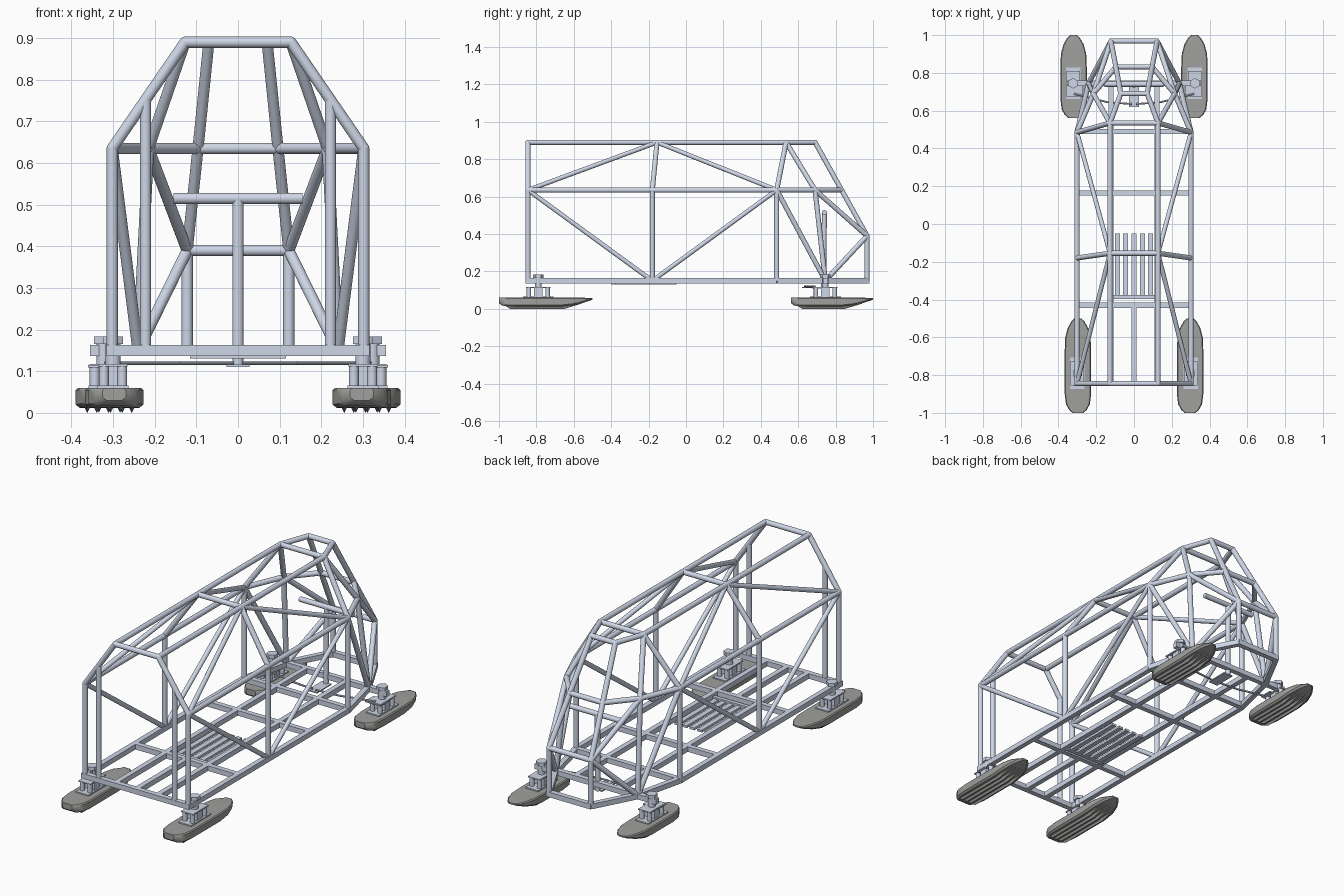
import bpy, bmesh, math
from mathutils import Vector, Matrix

if "Cube" in bpy.data.objects:
    bpy.data.objects.remove(bpy.data.objects["Cube"])

def material(name, c):
    m = bpy.data.materials.new(name)
    m.diffuse_color = (*c, 1)
    m.use_nodes = True
    m.node_tree.nodes["Principled BSDF"].inputs["Base Color"].default_value = m.diffuse_color
    return m

STEEL = material("steel", (0.62, 0.68, 0.80))
RUBBER = material("skid_grey", (0.35, 0.35, 0.34))
R = 0.0135

def finish(name, bm, mat):
    bmesh.ops.recalc_face_normals(bm, faces=bm.faces)
    me = bpy.data.meshes.new(name)
    bm.to_mesh(me)
    bm.free()
    ob = bpy.data.objects.new(name, me)
    bpy.context.collection.objects.link(ob)
    me.materials.append(mat)
    bpy.ops.object.select_all(action='DESELECT')
    ob.select_set(True)
    bpy.context.view_layer.objects.active = ob
    bpy.ops.object.shade_smooth_by_angle(angle=math.radians(35))
    return ob

def rod(bm, a, b, r=R, n=16):
    a, b = Vector(a), Vector(b)
    d = b - a
    mat = Matrix.Translation((a + b) / 2) @ d.to_track_quat('Z', 'Y').to_matrix().to_4x4()
    bmesh.ops.create_cone(bm, cap_ends=True, segments=n, radius1=r, radius2=r, depth=d.length, matrix=mat)

def flip(p):
    return (-p[0], p[1], p[2])

def tubes(name, paths, mirror=True, r=R):
    bm = bmesh.new()
    for path in paths:
        for s in ((path, [flip(p) for p in path]) if mirror else (path,)):
            for a, b in zip(s, s[1:]):
                rod(bm, a, b, r)
            for p in s[1:-1]:   # rounded elbows
                bmesh.ops.create_uvsphere(bm, u_segments=12, v_segments=8, radius=r,
                                          matrix=Matrix.Translation(p))
    return finish(name, bm, STEEL)

def box(bm, c, s, ang=0):
    bmesh.ops.create_cube(bm, size=1, matrix=Matrix.Translation(c) @ Matrix.Rotation(ang, 4, 'Z')
                          @ Matrix.Diagonal((*s, 1)))

def beam(bm, a, b, w=0.027, h=0.027, z=0.15):
    a, b = Vector(a), Vector(b)
    d = b - a
    box(bm, (*((a + b) / 2), z), (d.length, w, h), math.atan2(d.y, d.x))

# Key nodes on the right-hand side
FZ, MZ, TZ = 0.15, 0.635, 0.89
rear_f, rear_m, rear_t = (.302, -.845, FZ), (.302, -.845, MZ), (.127, -.845, TZ)
mid_f, mid_m, mid_t = (.302, -.18, FZ), (.302, -.18, MZ), (.127, -.155, TZ)
door_f, door_m, door_t = (.302, .485, FZ), (.302, .485, MZ), (.127, .535, TZ)
axle_f, axle_m = (.24, .745, FZ), (.215, .69, MZ)
nose_f, nose_m, brow_m, brow_t = (.122, .968, FZ), (.122, .968, .39), (.096, .832, MZ), (.07, .69, TZ)

# Roll cage
tubes("cage_hoops", [
    [rear_f, rear_m, rear_t, (0, -.845, TZ)], [(.222, -.845, FZ), (.222, -.845, .75)],
    [mid_f, mid_m, mid_t, (0, -.155, TZ)], [door_f, door_m, door_t, (0, .535, TZ)]])
tubes("cage_rails", [
    [rear_t, mid_t, door_t, brow_t, (0, .69, TZ)],
    [rear_m, mid_m, door_m, axle_m, brow_m, (0, .832, MZ)]])
tubes("cage_nose", [
    [brow_t, brow_m, nose_m, nose_f], [nose_m, (0, .968, .39)], [nose_m, axle_m],
    [nose_m, axle_f], [axle_m, axle_f], [door_t, axle_m], [door_m, axle_f]])
tubes("cage_diagonals", [
    [rear_m, mid_t], [mid_t, door_m], [rear_m, mid_f], [mid_f, door_m]], r=.012)

# Floor frame of square tube
bm = bmesh.new()
for s in (1, -1):
    outline = [(s * .302, -.858), (s * .302, .485), (s * .24, .745), (s * .122, .968)]
    for a, b in zip(outline, outline[1:]):
        beam(bm, a, b)
    beam(bm, (s * .122, -.845), (s * .122, .745))
for y, w in ((-.845, .315), (-.43, .3), (.165, .3), (.49, .3), (.745, .355), (.968, .13)):
    beam(bm, (-w, y), (w, y))
beam(bm, (0, -.845), (0, -.43))
finish("floor_frame", bm, STEEL)

# Seat slats
bm = bmesh.new()
for i in range(-2, 3):
    box(bm, (i * .044, -.215, .136), (.027, .33, .012))
beam(bm, (-.115, -.387), (.115, -.387), .02, .02, .14)
finish("seat_slats", bm, STEEL)

# Steering column, handlebar and linkage
tubes("steering_handlebar", [[(0, .735, .11), (0, .74, .515)], [(-.155, .74, .515), (.155, .74, .515)]], False)
bm = bmesh.new()
box(bm, (0, .68, .113), (.055, .12, .006))
for s in (1, -1):
    rod(bm, (s * .01, .635, .12), (s * .14, .645, .12), .005, 10)
    rod(bm, (s * .14, .645, .12), (s * .32, .69, .12), .005, 10)
    box(bm, (s * .315, .71, .112), (.09, .07, .006))
finish("steering_linkage", bm, STEEL)

def skid(name, cx, y0, y1):
    # Lofted body: (distance along, half width, bottom height)
    L = y1 - y0
    prof = [(0, .028, .03), (.015, .046, .018), (.045, .063, .013), (.10, .07, .012), (L - .17, .07, .012),
            (L - .10, .067, .02), (L - .05, .054, .032), (L - .015, .034, .043), (L, .018, .05)]
    bm = bmesh.new()
    rings = []
    for t, w, zb in prof:
        top = .06 if t < L - .03 else .057
        pts = [(-w, top - .005), (-w + .005, top), (w - .005, top), (w, top - .005),
               (w, zb + .008), (w - .01, zb), (-w + .01, zb), (-w, zb + .008)]
        rings.append([bm.verts.new((cx + x, y0 + t, z)) for x, z in pts])
    for a, b in zip(rings, rings[1:]):
        for i in range(8):
            j = (i + 1) % 8
            bm.faces.new((a[i], a[j], b[j], b[i]))
    bm.faces.new(rings[0])
    bm.faces.new(rings[-1])
    # Pointed runner ridges underneath
    for dx in (-.042, -.014, .014, .042):
        tri = []
        for t, zt, zb in ((.03, .022, .018), (.06, .02, 0), (L - .15, .02, 0), (L - .06, .035, .027)):
            tri.append([bm.verts.new((cx + dx + x, y0 + t, z)) for x, z in ((-.01, zt), (.01, zt), (0, zb))])
        for a, b in zip(tri, tri[1:]):
            for i in range(3):
                j = (i + 1) % 3
                bm.faces.new((a[i], a[j], b[j], b[i]))
        bm.faces.new(tri[0])
        bm.faces.new(tri[-1])
    finish(name, bm, RUBBER)

def mount(name, cx, cy):
    # Base plate, spacer posts, top plate and king bolt
    bm = bmesh.new()
    box(bm, (cx, cy, .062), (.075, .165, .008))
    for dx in (-.022, .022):
        for dy in (-.05, .05):
            rod(bm, (cx + dx, cy + dy, .06), (cx + dx, cy + dy, .112), .012, 12)
    box(bm, (cx, cy, .09), (.06, .045, .05))
    box(bm, (cx, cy, .114), (.07, .13, .006))
    rod(bm, (cx, cy, .06), (cx, cy, .172), .018, 16)
    rod(bm, (cx, cy, .165), (cx, cy, .183), .028, 6)
    finish(name, bm, STEEL)

for s, side in ((1, "right"), (-1, "left")):
    skid("rear_skid_" + side, s * .297, -1.0, -.5)
    skid("front_skid_" + side, s * .32, .562, 1.0)
    mount("rear_mount_" + side, s * .3, -.79)
    mount("front_mount_" + side, s * .322, .745)
